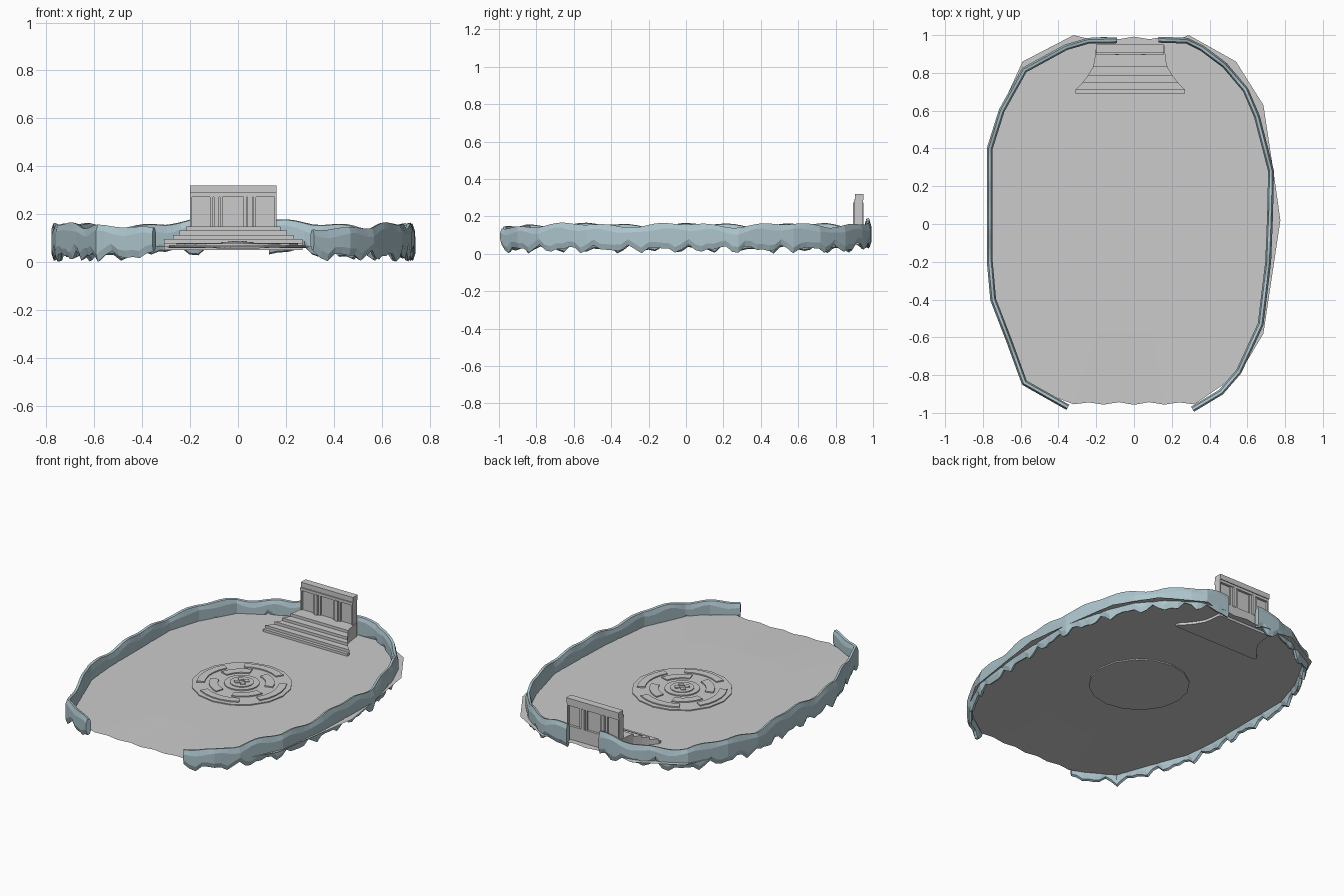
import bpy, bmesh
from math import sin, cos, pi, tau, exp
from mathutils import Vector

if "Cube" in bpy.data.objects:
    bpy.data.objects.remove(bpy.data.objects["Cube"])

FLOOR = 0.065


def finish(name, bm, mat=None, fix=True):
    if fix:
        bmesh.ops.recalc_face_normals(bm, faces=bm.faces)
    me = bpy.data.meshes.new(name)
    bm.to_mesh(me)
    bm.free()
    ob = bpy.data.objects.new(name, me)
    bpy.context.collection.objects.link(ob)
    if mat:
        me.materials.append(mat)
    return ob


def add_prism(bm, pts, z0, z1):
    lo = [bm.verts.new((x, y, z0)) for x, y in pts]
    hi = [bm.verts.new((x, y, z1)) for x, y in pts]
    bm.faces.new(lo[::-1])
    bm.faces.new(hi)
    for i in range(len(pts)):
        j = (i + 1) % len(pts)
        bm.faces.new((lo[i], lo[j], hi[j], hi[i]))


def add_box(bm, x0, x1, y0, y1, z0, z1):
    add_prism(bm, [(x0, y0), (x1, y0), (x1, y1), (x0, y1)], z0, z1)


def circle(r, n, a0=0.0, a1=tau, c=(-0.003, 0.042)):
    m = n if a1 - a0 >= tau else n + 1
    return [(c[0] + r * cos(a0 + (a1 - a0) * i / n),
             c[1] + r * sin(a0 + (a1 - a0) * i / n)) for i in range(m)]


def resample(path, step):
    pts = [Vector(p) for p in path]
    out = [pts[0]]
    for a, b in zip(pts, pts[1:]):
        n = max(1, round((b - a).length / step))
        out += [a.lerp(b, i / n) for i in range(1, n + 1)]
    return out


# Floor: one thin sheet with ragged front and back edges
rim = [(0.29, 1.0), (0.54, 0.86), (0.685, 0.63), (0.735, 0.3), (0.775, 0.02),
       (0.685, -0.58), (0.56, -0.79), (0.32, -0.955)]
rim += [(x / 100, -0.95 - 0.007 * cos(x * 0.42)) for x in range(24, -33, -8)]
rim += [(-0.59, -0.85), (-0.75, -0.42), (-0.77, 0.0), (-0.77, 0.4),
        (-0.7, 0.62), (-0.59, 0.86), (-0.32, 1.0)]
rim += [(x / 100, 0.985 + 0.007 * cos(x * 0.42)) for x in range(-24, 25, 8)]
bm = bmesh.new()
hub = bm.verts.new((0, 0, FLOOR))
mid = [bm.verts.new((x * 0.6, y * 0.6, FLOOR)) for x, y in rim]
edge = [bm.verts.new((x, y, FLOOR - 0.008 * exp(-(x / 0.3) ** 2) * (y < -0.9)))
        for x, y in rim]
for i in range(len(rim)):
    j = (i + 1) % len(rim)
    bm.faces.new((hub, mid[j], mid[i]))
    bm.faces.new((mid[i], mid[j], edge[j], edge[i]))
finish("cave_floor", bm, fix=False)

# Rock walls: a chamfered section swept along each side, rough top and bottom
rock = bpy.data.materials.new("blue_grey_rock")
rock.diffuse_color = (0.42, 0.56, 0.61, 1)
rock.use_nodes = True
rock.node_tree.nodes["Principled BSDF"].inputs["Base Color"].default_value = rock.diffuse_color


def rock_wall(name, path, phase):
    pts = resample(path, 0.035)
    bm = bmesh.new()
    rings = []
    s = 0.0
    for i, p in enumerate(pts):
        a, b = pts[max(i - 1, 0)], pts[min(i + 1, len(pts) - 1)]
        t = (b - a).normalized()
        n = Vector((-t.y, t.x))
        if n.dot(p) < 0:
            n = -n
        if i:
            s += (p - pts[i - 1]).length
        top = (0.154 + 0.009 * sin(11 * s + phase) + 0.007 * sin(23 * s + 2 * phase)
               + 0.045 * max(0, 1 - abs(p.x) / 0.3) * (p.y > 0.8))
        if p.y < -0.85:
            top -= 0.02 * min(1, (-0.85 - p.y) / 0.1)
        low = 0.025 + 0.014 * sin(38 * s + phase) + 0.011 * sin(61 * s + 1.3)
        if p.y > 0.9:
            low += 0.02
        shoulder = top - 0.03 + 0.006 * sin(29 * s + phase)
        prof = [(0.006, low), (0.016, low + 0.03), (0.016, shoulder), (0.007, top),
                (-0.007, top - 0.003), (-0.015, shoulder), (-0.015, low + 0.03),
                (-0.008, low + 0.006)]
        rings.append([bm.verts.new((p.x + n.x * d, p.y + n.y * d, z)) for d, z in prof])
    k = len(rings[0])
    for r, q in zip(rings, rings[1:]):
        for i in range(k):
            bm.faces.new((r[i], r[(i + 1) % k], q[(i + 1) % k], q[i]))
    bm.faces.new(rings[0])
    bm.faces.new(rings[-1])
    finish(name, bm, rock)


rock_wall("rock_wall_left", [
    (-0.35, -0.97), (-0.58, -0.84), (-0.66, -0.62), (-0.745, -0.4), (-0.763, -0.2),
    (-0.763, 0.4), (-0.7, 0.6), (-0.58, 0.815), (-0.36, 0.935), (-0.24, 0.97),
    (-0.09, 0.972)], 0.6)
rock_wall("rock_wall_right", [
    (0.31, -0.98), (0.46, -0.89), (0.555, -0.78), (0.67, -0.53), (0.71, -0.2),
    (0.72, 0.05), (0.725, 0.28), (0.65, 0.57), (0.59, 0.71), (0.48, 0.84),
    (0.36, 0.93), (0.28, 0.97), (0.13, 0.975)], 2.1)

# Round floor emblem: disc, raised arc blocks, hub and centre cross
bm = bmesh.new()
add_prism(bm, circle(0.285, 16), 0.058, 0.071)
finish("round_dais", bm)

bm = bmesh.new()
for q in range(4):
    for r0, r1, off, half in ((0.21, 0.255, 0.0, 0.55), (0.135, 0.185, pi / 4, 0.5)):
        c = q * pi / 2 + off
        arc = circle(r1, 5, c - half, c + half) + circle(r0, 5, c - half, c + half)[::-1]
        add_prism(bm, arc, 0.07, 0.078)
finish("dais_arc_blocks", bm)

bm = bmesh.new()
add_prism(bm, circle(0.1, 24), 0.07, 0.078)
add_prism(bm, circle(0.068, 16), 0.077, 0.083)
for q in range(4):
    add_prism(bm, circle(0.02, 4, c=(-0.003 + 0.028 * cos(q * pi / 2 + pi / 4),
                                     0.042 + 0.028 * sin(q * pi / 2 + pi / 4))),
              0.082, 0.088)
finish("dais_hub", bm)

# Flared steps: stacked layers that follow one curved side outline
CX = -0.02
side = [(0.29, 0.71), (0.252, 0.75), (0.225, 0.785), (0.198, 0.83), (0.19, 0.86),
        (0.18, 0.945)]
bm = bmesh.new()
add_prism(bm, [(CX - 0.29, 0.69), (CX + 0.29, 0.69)] + [(CX + w, y) for w, y in side]
          + [(CX - w, y) for w, y in side[::-1]], 0.05, 0.08)
for i, top in enumerate((0.097, 0.114, 0.131, 0.148)):
    s = side[i:]
    add_prism(bm, [(CX + w, y) for w, y in s] + [(CX - w, y) for w, y in s[::-1]],
              top - 0.018, top)
finish("flared_steps", bm)

# Back panel: slab, end posts, grouped pilasters and a stepped cap
bm = bmesh.new()
add_box(bm, CX - 0.18, CX + 0.18, 0.912, 0.93, 0.14, 0.3)
for sgn in (-1, 1):
    a, b = sorted((CX + sgn * 0.18, CX + sgn * 0.172))
    add_box(bm, a, b, 0.9, 0.945, 0.14, 0.29)
    for d, w, y in ((0.09, 0.006, 0.902), (0.07, 0.01, 0.894), (0.05, 0.006, 0.902)):
        x = CX + sgn * d
        add_box(bm, x - w, x + w, y, 1.842 - y, 0.145, 0.275)
finish("back_panel", bm)

bm = bmesh.new()
add_box(bm, CX - 0.18, CX + 0.18, 0.897, 0.945, 0.272, 0.29)
add_box(bm, CX - 0.18, CX + 0.18, 0.904, 0.95, 0.288, 0.32)
finish("back_panel_cap", bm)
